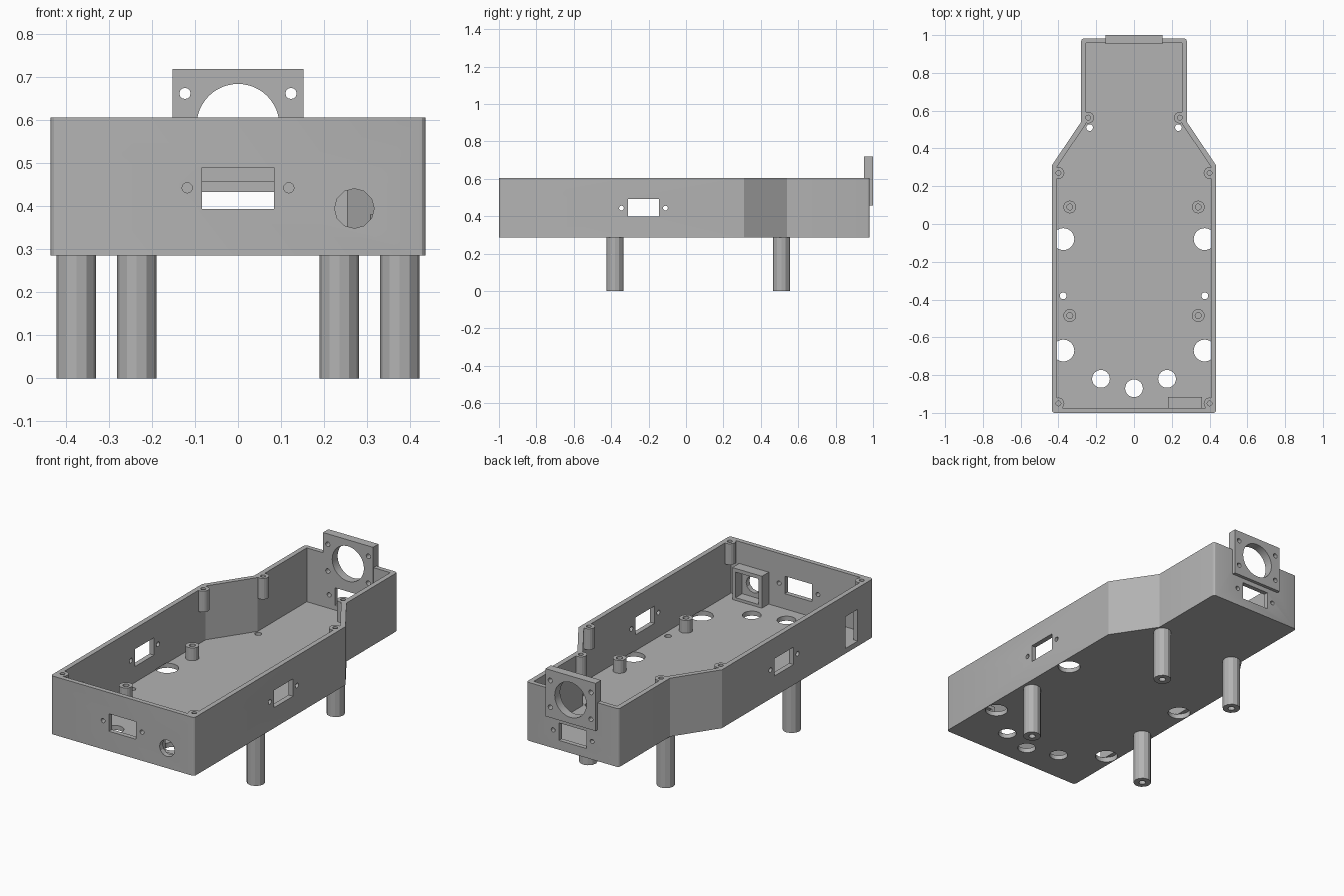
import bpy, bmesh, math
from mathutils import Matrix, Vector

if "Cube" in bpy.data.objects:
    bpy.data.objects.remove(bpy.data.objects["Cube"])

grey = bpy.data.materials.new("plain grey")
grey.use_nodes = True
COLOUR = (0.45, 0.45, 0.45, 1)
grey.diffuse_color = COLOUR
grey.node_tree.nodes["Principled BSDF"].inputs["Base Color"].default_value = COLOUR

FLOOR, BASE, RIM = 0.31, 0.285, 0.605


def finish(name, bm):
    bmesh.ops.recalc_face_normals(bm, faces=bm.faces)
    me = bpy.data.meshes.new(name)
    bm.to_mesh(me)
    bm.free()
    me.materials.append(grey)
    ob = bpy.data.objects.new(name, me)
    bpy.context.scene.collection.objects.link(ob)
    return ob


def box(name, lo, hi):
    lo, hi = Vector(lo), Vector(hi)
    bm = bmesh.new()
    bmesh.ops.create_cube(bm, size=1)
    for v in bm.verts:
        v.co = [(lo[i] + hi[i]) / 2 + v.co[i] * (hi[i] - lo[i]) for i in range(3)]
    return finish(name, bm)


def rod(name, centre, radius, length, axis="Z", sides=24):
    bm = bmesh.new()
    turn = {"X": Matrix.Rotation(math.pi / 2, 4, "Y"),
            "Y": Matrix.Rotation(math.pi / 2, 4, "X"), "Z": Matrix()}[axis]
    bmesh.ops.create_cone(bm, cap_ends=True, segments=sides, radius1=radius, radius2=radius,
                          depth=length, matrix=Matrix.Translation(centre) @ turn)
    return finish(name, bm)


def pillar(name, x, y, z0, z1, radius, sides=16):
    return rod(name, (x, y, (z0 + z1) / 2), radius, z1 - z0, "Z", sides)


def prism(name, half, z0, z1, round_corners=False):
    # mirrored half outline, extruded upwards
    outline = half + [(-x, y) for x, y in reversed(half)]
    bm = bmesh.new()
    face = bm.faces.new([bm.verts.new((x, y, z0)) for x, y in outline])
    up = bmesh.ops.extrude_face_region(bm, geom=[face])["geom"]
    bmesh.ops.translate(bm, vec=(0, 0, z1 - z0),
                        verts=[g for g in up if isinstance(g, bmesh.types.BMVert)])
    if round_corners:
        ends = [e for e in bm.edges if abs(e.verts[0].co.z - e.verts[1].co.z) > 0.1
                and abs(e.verts[0].co.y) > 0.9]
        bmesh.ops.bevel(bm, geom=ends, offset=0.015, segments=3, profile=0.5, affect="EDGES")
    return finish(name, bm)


def combine(target, tools, operation, keep=False):
    for tool in tools:
        mod = target.modifiers.new("cut", "BOOLEAN")
        mod.operation, mod.solver, mod.object = operation, "EXACT", tool
    bpy.context.view_layer.update()
    graph = bpy.context.evaluated_depsgraph_get()
    mesh = bpy.data.meshes.new_from_object(target.evaluated_get(graph))
    target.modifiers.clear()
    target.data = mesh
    if not keep:
        for tool in tools:
            bpy.data.objects.remove(tool)


# tray shell
tray = prism("tray", [(0.435, -1), (0.435, 0.31), (0.28, 0.54), (0.28, 0.982)], BASE, RIM, True)
cavity = prism("cavity", [(0.408, -0.974), (0.408, 0.302), (0.253, 0.532), (0.253, 0.957)],
               FLOOR, RIM + 0.1)
combine(tray, [cavity], "DIFFERENCE")

# rim bosses, standoffs and the square socket behind the front hole
bosses = [(s * x, y) for s in (-1, 1) for x, y in ((0.4, 0.27), (0.4, -0.95), (0.243, 0.563))]
standoffs = [(s * 0.34, y) for s in (-1, 1) for y in (0.09, -0.485)]
adds = [pillar("boss", x, y, 0.49, RIM, 0.031) for x, y in bosses]
adds += [pillar("standoff", x, y, FLOOR - 0.01, 0.38, 0.034) for x, y in standoffs]
adds.append(box("socket", (0.18, -0.985, FLOOR - 0.01), (0.36, -0.915, 0.485)))
combine(tray, adds, "UNION")

# screw bores and floor holes
legs = [(s * x, y) for s in (-1, 1) for x, y in ((0.375, -0.38), (0.235, 0.51))]
cuts = [pillar("bore", x, y, 0.51, RIM + 0.1, 0.013, 12) for x, y in bosses]
cuts += [pillar("bore", x, y, FLOOR + 0.01, 0.45, 0.016, 12) for x, y in standoffs]
cuts += [pillar("bore", x, y, 0.2, 0.36, 0.018, 12) for x, y in legs]
cuts += [pillar("floor_hole", s * 0.374, y, 0.2, FLOOR + 0.003, 0.058, 24)
         for s in (-1, 1) for y in (-0.08, -0.67)]
cuts += [pillar("floor_hole", x, y, 0.2, 0.4, 0.047, 24)
         for x, y in ((-0.175, -0.82), (0, -0.87), (0.175, -0.82))]

# side windows with their screw holes
cuts.append(box("side_window", (-0.6, -0.31, 0.397), (0.6, -0.145, 0.492)))
cuts += [rod("side_screw", (0, y, 0.443), 0.013, 1.2, "X", 12) for y in (-0.345, -0.11)]
cuts.append(box("tall_window", (-0.5, -0.866, 0.313), (-0.38, -0.76, 0.487)))

# front window, front round hole and socket recess
cuts.append(box("front_window", (-0.083, -1.1, 0.393), (0.083, -0.9, 0.489)))
cuts += [rod("front_screw", (x, -1, 0.442), 0.012, 0.2, "Y", 12) for x in (-0.118, 0.118)]
cuts.append(rod("round_hole", (0.27, -1, 0.394), 0.046, 0.1, "Y", 12))
cuts.append(box("recess", (0.2, -0.972, 0.325), (0.34, -0.9, 0.465)))

# back window
cuts.append(box("back_window", (-0.083, 0.9, 0.336), (0.083, 1.1, 0.432)))
cuts += [rod("back_screw", (x, 1, 0.384), 0.012, 0.2, "Y", 12) for x in (-0.118, 0.118)]
combine(tray, cuts, "DIFFERENCE")

# mounting plate on the back wall, its holes running through the wall
plate = box("mounting_plate", (-0.152, 0.953, 0.457), (0.152, 1, 0.718))
holes = [rod("plate_bore", (0, 1, 0.587), 0.096, 0.3, "Y", 48)]
holes += [rod("plate_screw", (x, 1, z), 0.013, 0.3, "Y", 12)
          for x in (-0.123, 0.123) for z in (0.514, 0.661)]
combine(tray, holes, "DIFFERENCE", keep=True)
combine(plate, holes, "DIFFERENCE")

# hollow legs
parts = [tray, plate]
for x, y in legs:
    name = ("front" if y < 0 else "back") + ("_left" if x > 0 else "_right") + "_leg"
    leg = pillar(name, x, y, 0, BASE, 0.046, 12)
    combine(leg, [pillar("leg_bore", x, y, -0.1, 0.4, 0.018, 12)], "DIFFERENCE")
    parts.append(leg)

bpy.ops.object.select_all(action="DESELECT")
for ob in parts:
    ob.select_set(True)
bpy.context.view_layer.objects.active = tray
bpy.ops.object.shade_smooth_by_angle(angle=0.3)
